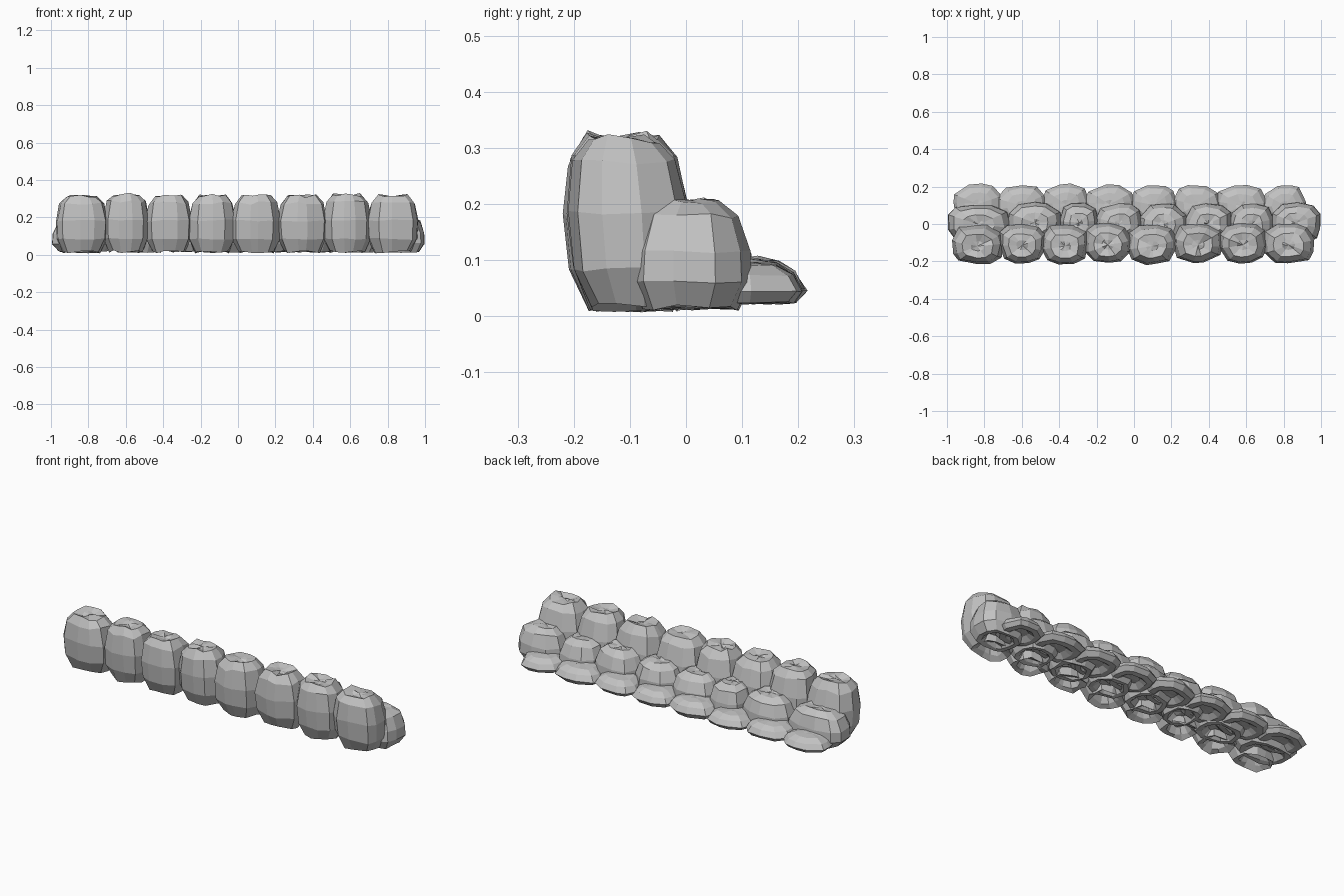
import bpy, bmesh, math, random

cube = bpy.data.objects.get("Cube")
if cube:
    bpy.data.objects.remove(cube)

random.seed(7)
stone_grey = bpy.data.materials.new("stone_grey")
stone_grey.use_nodes = True
GREY = (0.54, 0.54, 0.54, 1)
stone_grey.diffuse_color = GREY
stone_grey.node_tree.nodes["Principled BSDF"].inputs["Base Color"].default_value = GREY

SIDES = 11


def stone(name, x0, x1, y0, y1, z0, z1, profile, lean):
    """Faceted boulder: irregular rings of (radius, height), hollow underneath."""
    bm = bmesh.new()
    cx, cy, rx, ry = (x0 + x1) / 2, (y0 + y1) / 2, (x1 - x0) / 2, (y1 - y0) / 2
    turn = random.uniform(0, math.tau)
    angles = [turn + math.tau * (i + random.uniform(-.25, .25)) / SIDES for i in range(SIDES)]
    bulge = [random.uniform(.96, 1.03) for _ in angles]
    rings = []
    for k, (r, h) in enumerate(profile):
        crumple = .015 if r > .9 else .03
        ring = []
        for a, b in zip(angles, bulge):
            c, s = math.cos(a), math.sin(a)
            square = (abs(c) ** 2.8 + abs(s) ** 2.8) ** (-1 / 2.8)
            q = r * b * square * (1 + random.uniform(-crumple, crumple))
            z = z0 + (z1 - z0) * (h + random.uniform(-crumple, crumple))
            ring.append(bm.verts.new((cx + rx * q * c, cy + ry * q * s + lean * (h - .5), max(z, 0))))
        rings.append(ring)
    for low, high in zip(rings, rings[1:]):
        for i in range(SIDES):
            j = (i + 1) % SIDES
            bm.faces.new((low[i], low[j], high[j], high[i]))
    # Close the hollow below and the crumpled crown above
    for ring, side in ((rings[0], -.5), (rings[-1], .5)):
        z = sum(v.co.z for v in ring) / SIDES
        mid = bm.verts.new((cx, cy + lean * side, z))
        for i in range(SIDES):
            bm.faces.new((ring[i], ring[(i + 1) % SIDES], mid))
    bmesh.ops.recalc_face_normals(bm, faces=bm.faces)
    mesh = bpy.data.meshes.new(name)
    bm.to_mesh(mesh)
    bm.free()
    mesh.materials.append(stone_grey)
    bpy.context.collection.objects.link(bpy.data.objects.new(name, mesh))


def row(name, edges, y0, y1, z0, z1, profile, lean):
    """Line of slightly overlapping stones between the given x edges."""
    last = len(edges) - 2
    for i, (a, b) in enumerate(zip(edges, edges[1:])):
        dy = random.uniform(-.006, .006)
        stone(f"{name}_{i + 1}", a - (.01 if i else 0), b + (.01 if i < last else 0),
              y0 + dy, y1 + dy, z0, z1 + random.uniform(-.008, .006), profile, lean)


# Tall front stones
row("front_stone", (-.975, -.71, -.485, -.255, -.025, .22, .465, .7, .965),
    -.212, .0, .01, .322,
    [(.32, .16), (.5, .06), (.72, .02), (.98, .24), (1.02, .56), (.87, .86), (.6, .99), (.25, .97)], -.02)

# Half-height middle stones
row("middle_stone", (-1, -.67, -.39, -.2, .04, .28, .52, .74, 1),
    -.107, .112, .01, .205,
    [(.35, .2), (.6, .04), (.78, .03), (1, .26), (.98, .53), (.8, .85), (.48, .99), (.18, .98)], 0)

# Low back stones
row("back_stone", (-.96, -.72, -.48, -.25, -.01, .22, .45, .7, .92),
    -.005, .21, .02, .1,
    [(.35, .3), (.6, .04), (.85, .06), (1.02, .34), (.87, .7), (.58, .95), (.22, 1)], 0)
